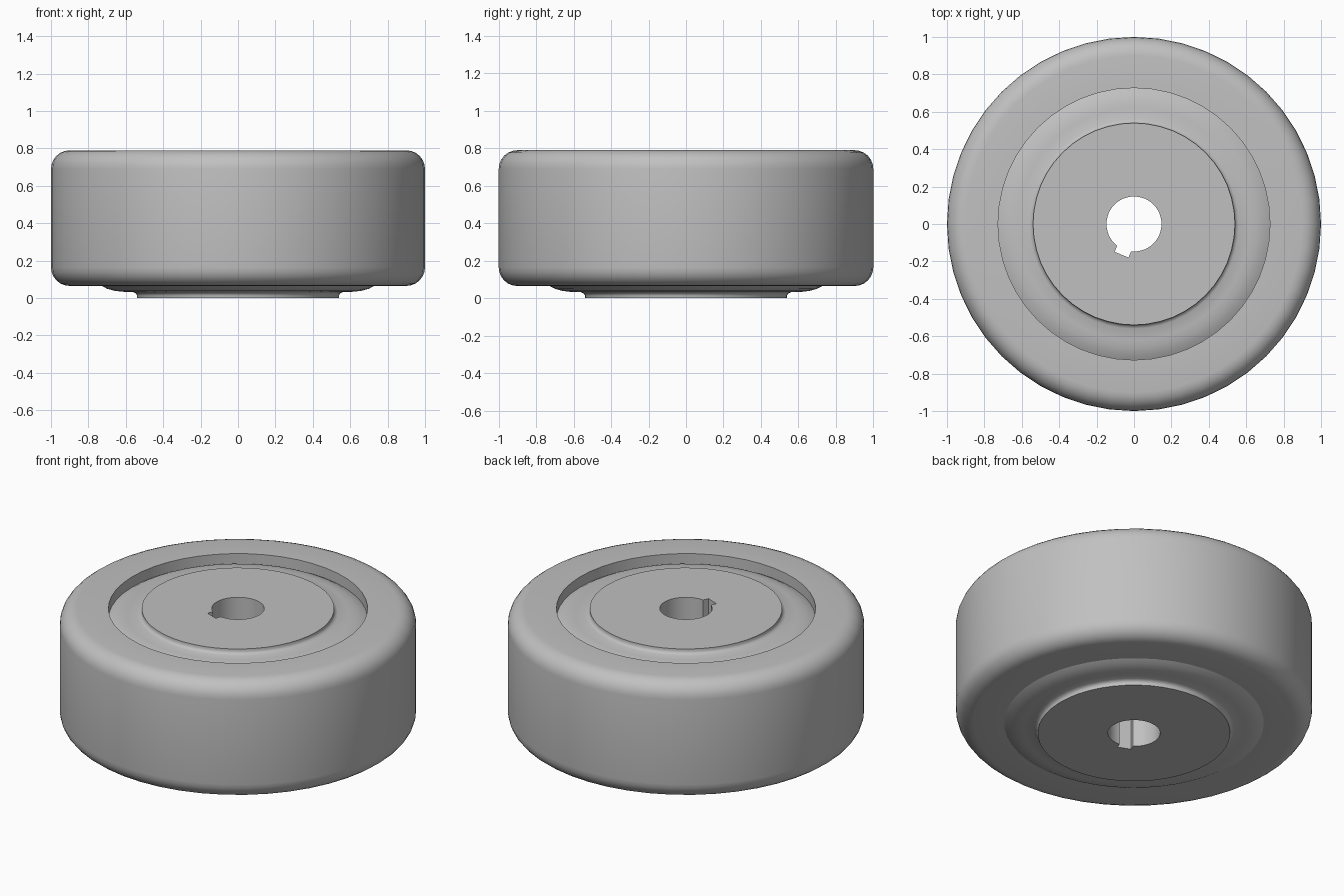
import bpy
import bmesh
from math import sin, cos, pi, radians

SEGMENTS = 48
MID_Z = 0.395

if "Cube" in bpy.data.objects:
    bpy.data.objects.remove(bpy.data.objects["Cube"], do_unlink=True)

grey = bpy.data.materials.new("light_grey")
grey.use_nodes = True
grey.diffuse_color = (0.53, 0.53, 0.53, 1)
grey.node_tree.nodes["Principled BSDF"].inputs["Base Color"].default_value = (0.53, 0.53, 0.53, 1)


def lathe(name, profile):
    """Revolve a closed (radius, z) profile around the z axis."""
    bm = bmesh.new()
    rings = []
    for i in range(SEGMENTS):
        a = 2 * pi * i / SEGMENTS
        rings.append([bm.verts.new((r * cos(a), r * sin(a), z)) for r, z in profile])
    count = len(profile)
    for i in range(SEGMENTS):
        here, there = rings[i], rings[(i + 1) % SEGMENTS]
        for j in range(count):
            k = (j + 1) % count
            bm.faces.new((here[j], there[j], there[k], here[k]))
    bmesh.ops.recalc_face_normals(bm, faces=bm.faces)
    mesh = bpy.data.meshes.new(name)
    bm.to_mesh(mesh)
    bm.free()
    mesh.materials.append(grey)
    obj = bpy.data.objects.new(name, mesh)
    bpy.context.collection.objects.link(obj)
    return obj


def smooth(obj):
    bpy.ops.object.select_all(action="DESELECT")
    obj.select_set(True)
    bpy.context.view_layer.objects.active = obj
    bpy.ops.object.shade_smooth_by_angle(angle=radians(38))


# Tyre: thick ring with rounded outer shoulders
def shoulder(z, start):
    steps = [radians(start + 15 * i) for i in range(7)]
    return [(0.9 + 0.1 * cos(a), z + 0.1 * sin(a)) for a in steps]


tyre = lathe("tyre", [(0.727, 0.065)] + shoulder(0.165, -90)
             + shoulder(0.69, 0) + [(0.727, 0.79)])
smooth(tyre)

# Hub: raised disc, filleted step and domed flange, mirrored top to bottom
lower = [(0.147, 0), (0.54, 0), (0.54, 0.015), (0.546, 0.025), (0.56, 0.032),
         (0.62, 0.034), (0.66, 0.039), (0.7, 0.05), (0.73, 0.066)]
upper = [(r, 2 * MID_Z - z) for r, z in reversed(lower)]
hub = lathe("hub", lower + upper)

# Keyway slot cut along the bore
angle = radians(-112)
bpy.ops.mesh.primitive_cube_add(
    size=1, location=(0.127 * cos(angle), 0.127 * sin(angle), MID_Z),
    rotation=(0, 0, angle))
cutter = bpy.context.object
cutter.name = "keyway_cutter"
cutter.scale = (0.1, 0.08, 1.2)
cutter.hide_render = True
cutter.data.materials.append(grey)
cut = hub.modifiers.new("keyway", "BOOLEAN")
cut.operation = "DIFFERENCE"
cut.solver = "EXACT"
cut.object = cutter
bpy.ops.object.select_all(action="DESELECT")
hub.select_set(True)
bpy.context.view_layer.objects.active = hub
bpy.ops.object.modifier_apply(modifier=cut.name)
bpy.data.objects.remove(cutter, do_unlink=True)
smooth(hub)
